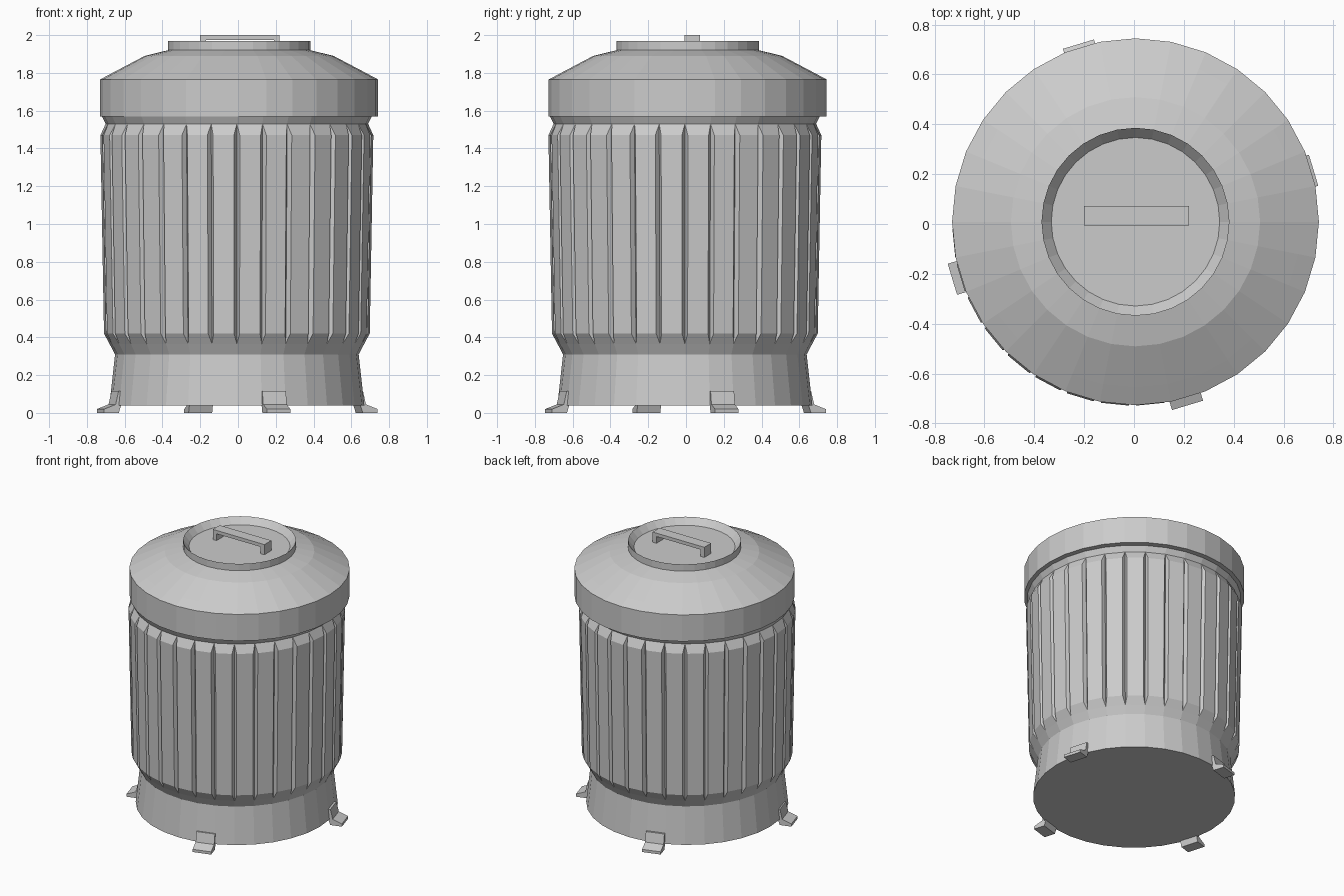
import bpy, bmesh, math
from math import sin, cos, tau
from mathutils import Vector

SIDES = 32
cube = bpy.data.objects.get("Cube")
if cube:
    bpy.data.objects.remove(cube, do_unlink=True)

metal = bpy.data.materials.new("galvanised grey")
metal.use_nodes = True
grey = (0.6, 0.6, 0.6, 1)
metal.diffuse_color = grey
metal.node_tree.nodes["Principled BSDF"].inputs["Base Color"].default_value = grey


def finish(bm, name, location=(0, 0, 0), turn=0):
    bmesh.ops.remove_doubles(bm, verts=bm.verts, dist=0.0005)
    bmesh.ops.recalc_face_normals(bm, faces=bm.faces)
    mesh = bpy.data.meshes.new(name)
    bm.to_mesh(mesh)
    bm.free()
    mesh.materials.append(metal)
    obj = bpy.data.objects.new(name, mesh)
    obj.location = location
    obj.rotation_euler.z = turn
    bpy.context.collection.objects.link(obj)
    return obj


def loft(bm, rings):
    """Join closed rings of points and cap both ends."""
    rings = [[bm.verts.new(p) for p in ring] for ring in rings]
    n = len(rings[0])
    for a, b in zip(rings, rings[1:]):
        for i in range(n):
            j = (i + 1) % n
            bm.faces.new((a[i], a[j], b[j], b[i]))
    bm.faces.new(rings[0])
    bm.faces.new(rings[-1])


def corner(i, r, z):
    a = tau * i / SIDES
    return Vector((r * sin(a), r * cos(a), z))


def round_ring(r, z):
    return [corner(i, r, z) for i in range(SIDES)]


def grooved_ring(r, z, width, depth):
    """Polygon ring with a V notch at each corner."""
    pts = []
    for i in range(SIDES):
        p = corner(i, r, z)
        pts += [p.lerp(corner(i - 1, r, z), width),
                corner(i, r - depth, z),
                p.lerp(corner(i + 1, r, z), width)]
    return pts


# Can body: flared base, fluted wall, neck under the lid
bm = bmesh.new()
loft(bm, [grooved_ring(*ring) for ring in (
    (0.675, 0.04, 0, 0), (0.645, 0.31, 0, 0), (0.674, 0.365, 0, 0),
    (0.705, 0.42, 0.11, 0.027), (0.724, 1.47, 0.11, 0.027),
    (0.695, 1.53, 0, 0), (0.717, 1.575, 0, 0))])
finish(bm, "can_body", (-0.006, -0.006, 0))

# Domed lid with a dished centre
bm = bmesh.new()
loft(bm, [round_ring(r, z) for r, z in (
    (0.68, 1.57), (0.736, 1.57), (0.736, 1.765), (0.665, 1.803), (0.5, 1.89),
    (0.377, 1.92), (0.377, 1.97), (0.338, 1.925))])
finish(bm, "lid", (0.006, 0.009, 0))


def extrude_profile(name, profile, width, location=(0, 0, 0), turn=0):
    """Extrude an outline in x and z along y."""
    bm = bmesh.new()
    loft(bm, [[(x, y, z) for x, z in profile] for y in (-width / 2, width / 2)])
    return finish(bm, name, location, turn)


# Lid handle: flat bar on two short legs
half = [(0.21, 2.0), (0.21, 1.92), (0.18, 1.92), (0.18, 1.975)]
handle = half + [(-x, z) for x, z in reversed(half)]
extrude_profile("lid_handle", handle, 0.08, (0.01, 0.033, 0))

# Four bent feet around the base
foot = [(0.655, 0.115), (0.676, 0.115), (0.692, 0.045), (0.757, 0.02),
        (0.757, 0), (0.675, 0), (0.66, 0.045)]
for k in range(4):
    extrude_profile(f"foot_{k + 1}", foot, 0.13, (-0.004, -0.003, 0),
                    math.radians(16.8) + k * tau / 4)
